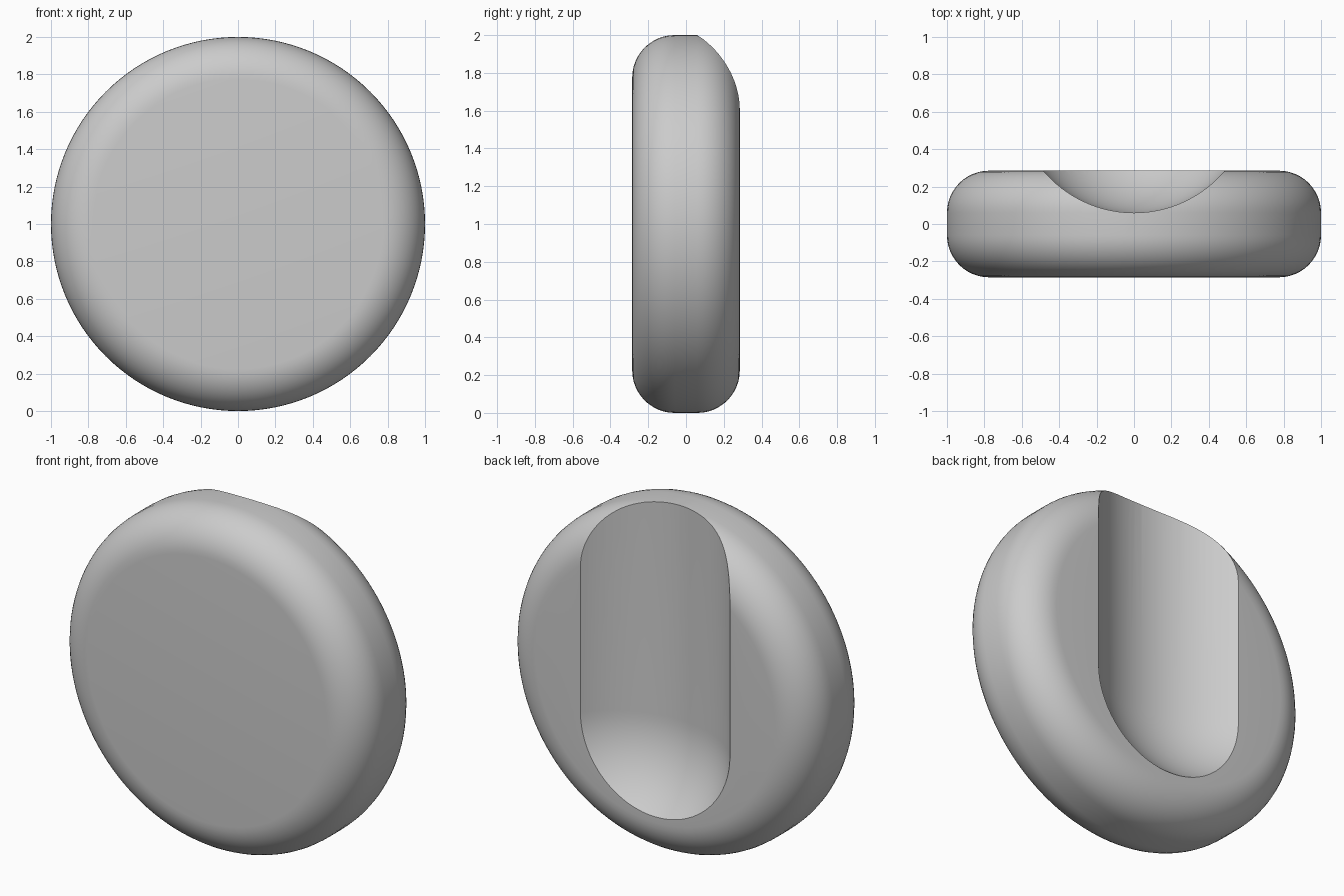
import bpy
import bmesh
from math import sin, cos, pi, radians
from mathutils import Matrix, Vector

cube = bpy.data.objects.get("Cube")
if cube:
    bpy.data.objects.remove(cube, do_unlink=True)

RADIUS, HALF_DEPTH, FILLET = 1.0, 0.285, 0.225
GROOVE_RADIUS, GROOVE_Y, GROOVE_Z = 0.635, 0.695, 0.745

grey = bpy.data.materials.new("plain grey")
grey.use_nodes = True
GREY = (0.6, 0.6, 0.6, 1)
grey.diffuse_color = GREY
grey.node_tree.nodes["Principled BSDF"].inputs["Base Color"].default_value = GREY


def arc(cx, cz, r, start, end, steps):
    """Points of an arc in the xz plane, angles in degrees."""
    angles = [radians(start + (end - start) * i / steps) for i in range(steps + 1)]
    return [Vector((cx + r * cos(a), 0, cz + r * sin(a))) for a in angles]


def lathe(name, profile, steps, matrix):
    """Spin a profile around z into a closed solid, then place it."""
    bm = bmesh.new()
    verts = [bm.verts.new(p) for p in profile]
    edges = [bm.edges.new(pair) for pair in zip(verts, verts[1:])]
    bmesh.ops.spin(bm, geom=verts + edges, cent=(0, 0, 0), axis=(0, 0, 1),
                   angle=2 * pi, steps=steps, use_merge=True)
    bmesh.ops.remove_doubles(bm, verts=bm.verts, dist=1e-5)
    bmesh.ops.transform(bm, matrix=matrix, verts=bm.verts)
    bmesh.ops.recalc_face_normals(bm, faces=bm.faces)
    mesh = bpy.data.meshes.new(name)
    bm.to_mesh(mesh)
    bm.free()
    mesh.materials.append(grey)
    obj = bpy.data.objects.new(name, mesh)
    bpy.context.collection.objects.link(obj)
    return obj


# Round disc with rounded rims, standing on its edge
core_r, core_z = RADIUS - FILLET, HALF_DEPTH - FILLET
disc_profile = ([Vector((0, 0, -HALF_DEPTH))]
                + arc(core_r, -core_z, FILLET, -90, 0, 12)
                + arc(core_r, core_z, FILLET, 0, 90, 12)
                + [Vector((0, 0, HALF_DEPTH))])
disc = lathe("disc_body", disc_profile, 128,
             Matrix.Translation((0, 0, RADIUS)) @ Matrix.Rotation(pi / 2, 4, 'X'))

# Round-ended cutter for the groove that runs out of the top of the back
cutter_profile = (arc(0, 0, GROOVE_RADIUS, -90, 0, 24)
                  + [Vector((GROOVE_RADIUS, 0, 2)), Vector((0, 0, 2))])
cutter = lathe("groove_cutter", cutter_profile, 96,
               Matrix.Translation((0, GROOVE_Y, GROOVE_Z)))

cut = disc.modifiers.new("groove", 'BOOLEAN')
cut.operation = 'DIFFERENCE'
cut.solver = 'EXACT'
cut.object = cutter
bpy.context.view_layer.objects.active = disc
bpy.ops.object.select_all(action='DESELECT')
disc.select_set(True)
bpy.ops.object.modifier_apply(modifier=cut.name)
bpy.data.objects.remove(cutter, do_unlink=True)

# Smooth surfaces with a crisp groove rim
bpy.ops.object.shade_smooth_by_angle(angle=radians(20))
